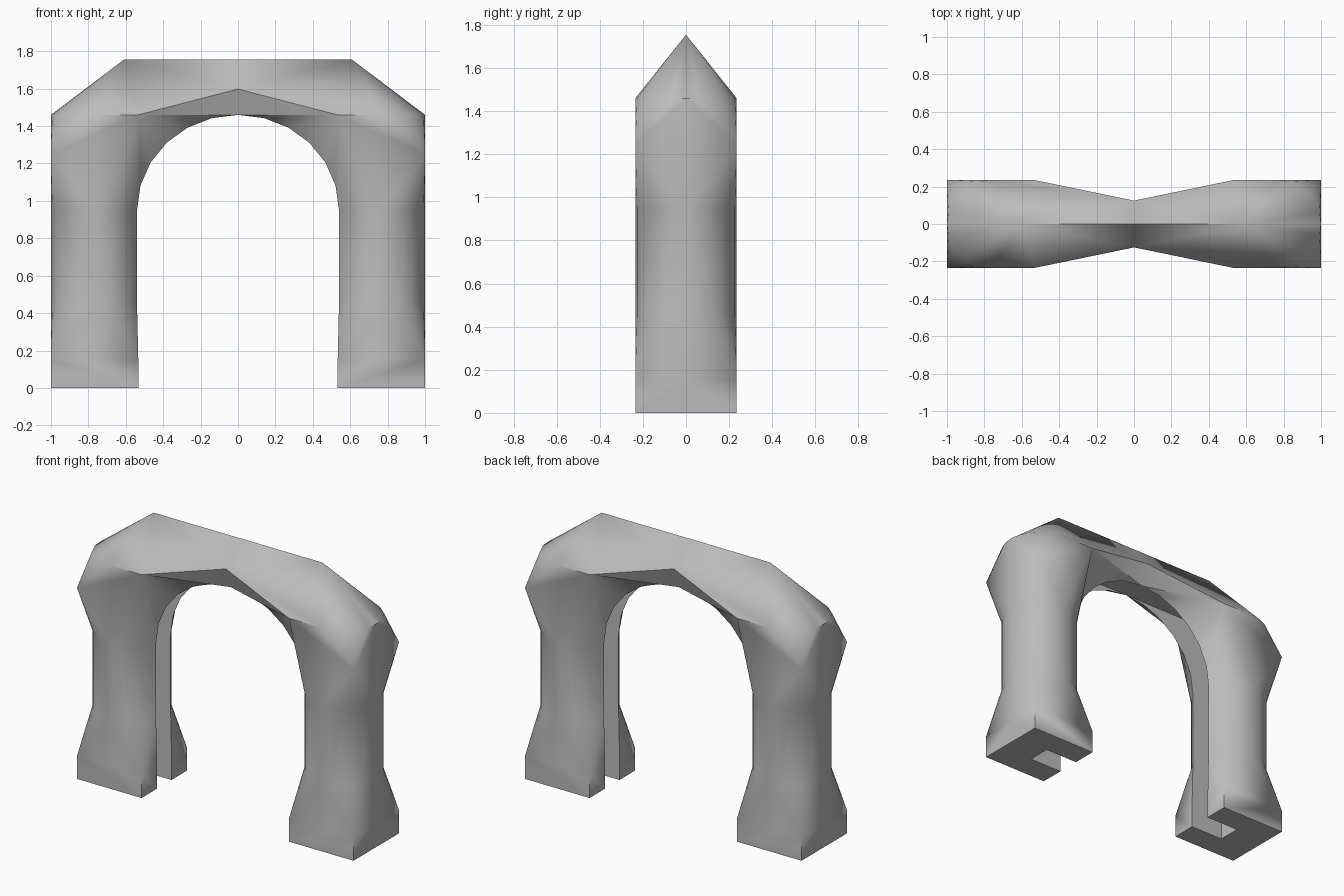
import bpy
import bmesh
from math import sin, cos, radians, asin, degrees

cube = bpy.data.objects.get("Cube")
if cube:
    bpy.data.objects.remove(cube, do_unlink=True)

# Main sizes
INNER, OUTER, DEPTH = 0.533, 1.0, 0.235
MID = (INNER + OUTER) / 2
RAD = OUTER - MID
SLOT_X, SLOT_Y = 0.77, 0.075
FOOT, LOW, SPRING, KNEE, EAVE, RIDGE = 0.15, 0.45, 0.95, 1.25, 1.46, 1.755
RIDGE_X = 0.61
NECK = 0.54

bm = bmesh.new()


def face(*pts):
    """Add one face and its copies mirrored in x and y."""
    for sx in (1, -1):
        for sy in (1, -1):
            bm.faces.new([bm.verts.new((x * sx, y * sy, z)) for x, y, z in pts])


def fan(tip, path):
    for a, b in zip(path, path[1:]):
        face(tip, a, b)


def arc(angles, z):
    return [(MID + RAD * cos(radians(a)), DEPTH * sin(radians(a)), z) for a in angles]


# Rounded shaft outlines, inner and outer quarter
outer_angles = range(90, -1, -15)
inner_angles = range(150, 89, -15)


def inner_ring(z):
    return [(NECK, SLOT_Y, z)] + arc(inner_angles, z)


def outer_ring(z):
    return arc(outer_angles, z)


# Square foot
foot_plan = [(INNER, SLOT_Y), (INNER, DEPTH), (OUTER, DEPTH), (OUTER, 0)]
for (ax, ay), (bx, by) in zip(foot_plan, foot_plan[1:]):
    face((ax, ay, 0), (bx, by, 0), (bx, by, FOOT), (ax, ay, FOOT))
face(*[(x, y, 0) for x, y in foot_plan + [(SLOT_X, 0), (SLOT_X, SLOT_Y)]])

# Flare from the foot into the shaft
slot_foot, in_foot, out_foot, mid_foot = [(x, y, FOOT) for x, y in foot_plan]
low_in, low_out = inner_ring(LOW), outer_ring(LOW)
fan(in_foot, low_in)
fan(out_foot, low_out)
face(slot_foot, in_foot, low_in[0])
face(in_foot, out_foot, low_out[0])
face(out_foot, mid_foot, low_out[-1])

# Rounded shaft
top_in, top_out = inner_ring(SPRING), outer_ring(SPRING)
for low, top in ((low_in, top_in), (low_out, top_out)):
    for i in range(len(low) - 1):
        face(low[i], low[i + 1], top[i + 1], top[i])

# Flare from the shaft to the square shoulders
in_corner = (INNER, DEPTH, EAVE)
out_corner = (OUTER, DEPTH, KNEE)
out_mid = (OUTER, 0, KNEE)
cap = outer_ring(EAVE)
fan(in_corner, top_in)
fan(out_corner, top_out)
face(in_corner, out_corner, top_out[0])
face(out_corner, out_mid, top_out[-1])
fan(out_corner, cap)
face(in_corner, out_corner, cap[0])
face(out_corner, out_mid, cap[-1])

# Arch underside with the eave narrowing to the middle
arch = [(NECK * cos(radians(a)), SLOT_Y, SPRING + (EAVE - SPRING) * sin(radians(a)))
        for a in range(0, 91, 15)]
arch[-1] = (0, SLOT_Y, EAVE)
eave_mid = (0, 0.125, RIDGE - (RIDGE - EAVE) * 0.125 / DEPTH)
fan(in_corner, arch)
face(in_corner, arch[-1], eave_mid)

# Hipped roof with rounded ends
ridge_end = (RIDGE_X, 0, RIDGE)
face((0, 0, RIDGE), ridge_end, cap[0], in_corner, eave_mid)
fan(ridge_end, cap)

# Slot running up the legs and over the arch
edge = [(INNER, 0), (INNER, FOOT), (NECK, LOW), (NECK, SPRING)]
for (ax, az), (bx, bz) in zip(edge, edge[1:]):
    face((ax, SLOT_Y, az), (bx, SLOT_Y, bz), (SLOT_X, SLOT_Y, bz), (SLOT_X, SLOT_Y, az))
slot_top = (SLOT_X, SLOT_Y, EAVE)
face((SLOT_X, SLOT_Y, SPRING), arch[0], slot_top)
fan(slot_top, arch)
levels = [0, FOOT, LOW, SPRING, EAVE]
for a, b in zip(levels, levels[1:]):
    face((SLOT_X, 0, a), (SLOT_X, SLOT_Y, a), (SLOT_X, SLOT_Y, b), (SLOT_X, 0, b))
face((0, 0, EAVE), (SLOT_X, 0, EAVE), slot_top, arch[-1])

bmesh.ops.remove_doubles(bm, verts=bm.verts, dist=0.0005)
bmesh.ops.recalc_face_normals(bm, faces=bm.faces)

mesh = bpy.data.meshes.new("stone_archway")
bm.to_mesh(mesh)
bm.free()
archway = bpy.data.objects.new("stone_archway", mesh)
bpy.context.collection.objects.link(archway)

# Plain grey stone
stone = bpy.data.materials.new("grey_stone")
stone.use_nodes = True
GREY = (0.5, 0.5, 0.5, 1)
stone.diffuse_color = GREY
stone.node_tree.nodes["Principled BSDF"].inputs["Base Color"].default_value = GREY
mesh.materials.append(stone)

bpy.ops.object.select_all(action="DESELECT")
archway.select_set(True)
bpy.context.view_layer.objects.active = archway
bpy.ops.object.shade_smooth_by_angle(angle=radians(35))
